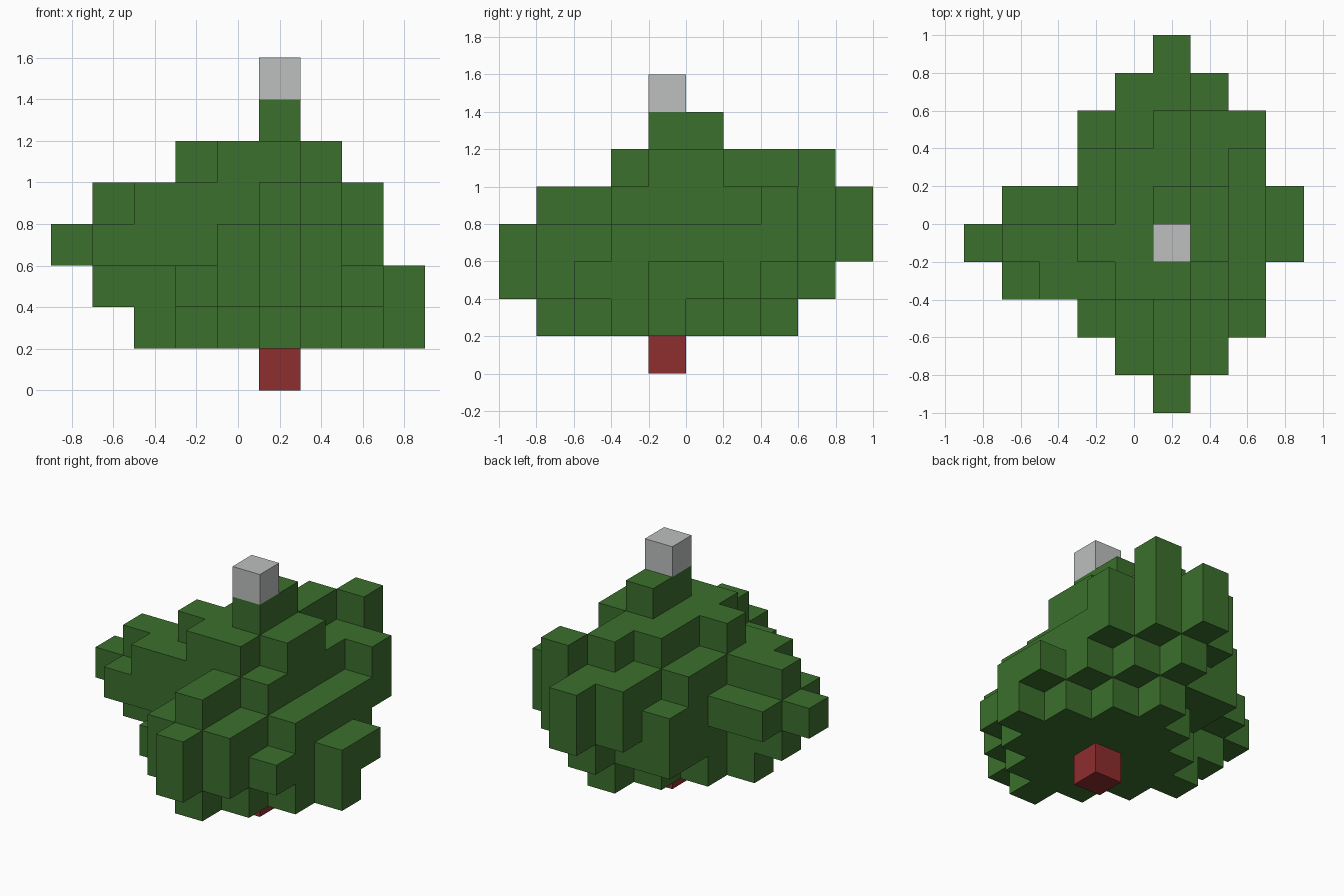
import bpy
import bmesh
from mathutils import Vector

old = bpy.data.objects.get("Cube")
if old:
    bpy.data.objects.remove(old, do_unlink=True)

CELL = 0.2
ORIGIN = Vector((-0.9, -1.0, 0.0))
CENTRE_X, CENTRE_Y = 5, 4      # grid column of the trunk


def material(name, colour):
    mat = bpy.data.materials.new(name)
    mat.use_nodes = True
    mat.diffuse_color = (*colour, 1)
    mat.node_tree.nodes["Principled BSDF"].inputs["Base Color"].default_value = (*colour, 1)
    return mat


def layer(level, first_row, spans):
    """Cells of one storey: each two-digit word is the first and last column of a row."""
    cells = set()
    for row, span in enumerate(spans.split(), first_row):
        first, last = map(int, span)
        cells |= {(column, row, level) for column in range(first, last + 1)}
    return cells


def diamond(level, radius):
    """Cells of one diamond-shaped storey around the trunk."""
    reach = range(-radius, radius + 1)
    return {(CENTRE_X + a, CENTRE_Y + b, level)
            for a in reach for b in reach if abs(a) + abs(b) <= radius}


def blocks(name, cells, solid, mat):
    """Build the outer skin of a group of cells, leaving out faces that touch other cells."""
    bm = bmesh.new()
    corners = {}

    def vert(p):
        if p not in corners:
            corners[p] = bm.verts.new(ORIGIN + CELL * Vector(p))
        return corners[p]

    for cell in sorted(cells):
        for axis in range(3):
            for side in (0, 1):
                beside = list(cell)
                beside[axis] += 2 * side - 1
                if tuple(beside) in solid:
                    continue
                u, v = (axis + 1) % 3, (axis + 2) % 3
                ring = []
                for du, dv in ((0, 0), (1, 0), (1, 1), (0, 1)):
                    p = list(cell)
                    p[axis] += side
                    p[u] += du
                    p[v] += dv
                    ring.append(vert(tuple(p)))
                bm.faces.new(ring if side else ring[::-1])
    mesh = bpy.data.meshes.new(name)
    bm.to_mesh(mesh)
    bm.free()
    mesh.materials.append(mat)
    obj = bpy.data.objects.new(name, mesh)
    bpy.context.collection.objects.link(obj)
    return obj


# Leafy crown, storey by storey from the lowest up
crown = diamond(1, 3)
crown |= layer(2, 0, "55 46 37 37 18 38 37 36 55")
crown |= layer(3, 0, "55 46 46 17 07 17 37 37 46 55")
crown |= layer(4, 1, "55 55 26 16 36 36 47 46 55")
crown |= layer(5, 3, "45 36 46 45 55 66")
crown |= layer(6, 4, "55 55")

# Single blocks below and above the crown
trunk = {(CENTRE_X, CENTRE_Y, 0)}
topper = {(CENTRE_X, CENTRE_Y, 7)}
solid = crown | trunk | topper

blocks("leafy_crown", crown, solid, material("leaf green", (0.045, 0.162, 0.026)))
blocks("trunk", trunk, solid, material("trunk red", (0.275, 0.026, 0.026)))
blocks("top_block", topper, solid, material("pale grey", (0.51, 0.52, 0.52)))
